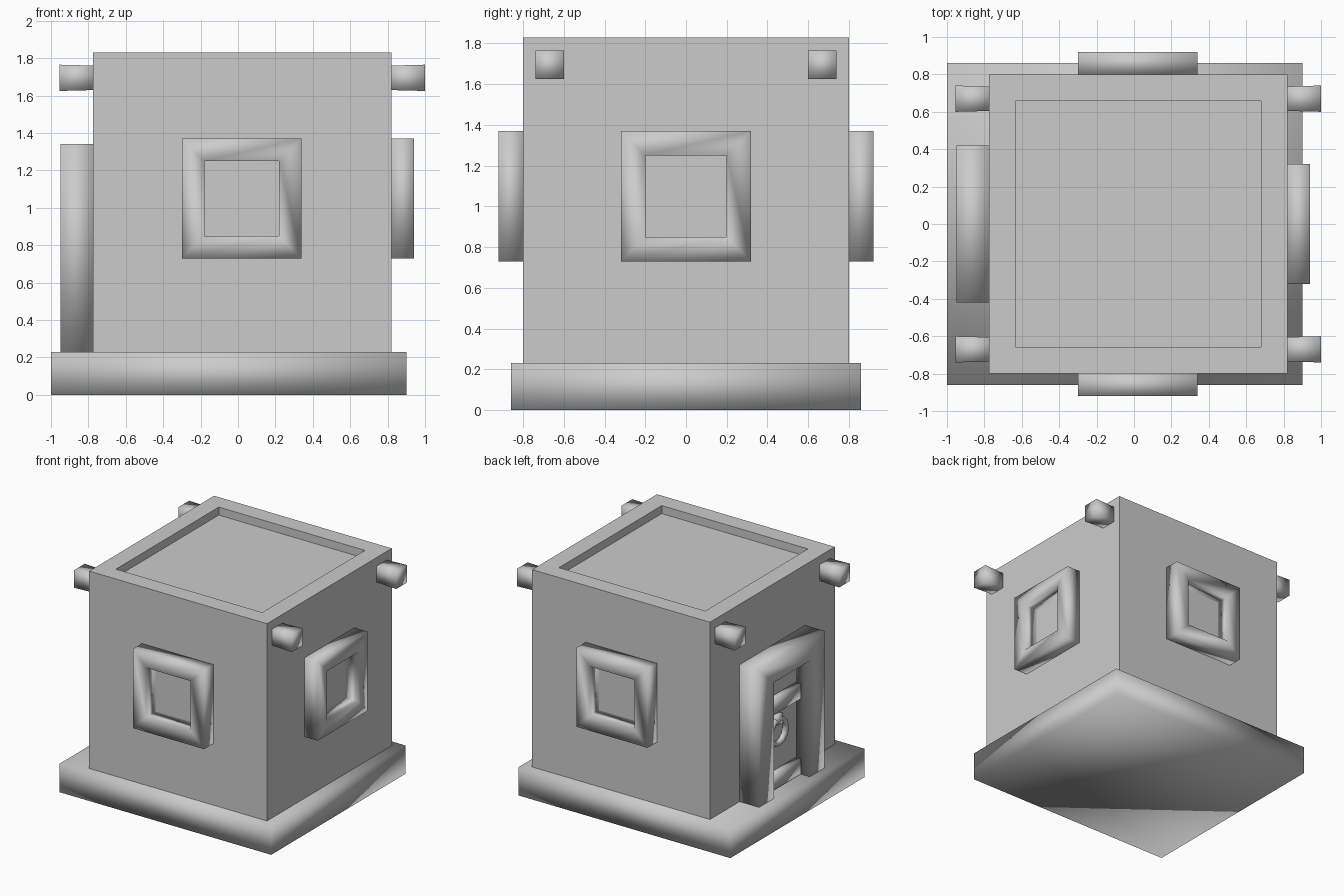
import bpy, bmesh
from math import pi
from mathutils import Matrix, Vector

if "Cube" in bpy.data.objects:
    bpy.data.objects.remove(bpy.data.objects["Cube"])


def finish(name, bm, smooth=False):
    bmesh.ops.recalc_face_normals(bm, faces=bm.faces)
    for f in bm.faces:
        f.smooth = smooth
    me = bpy.data.meshes.new(name)
    bm.to_mesh(me)
    bm.free()
    ob = bpy.data.objects.new(name, me)
    bpy.context.collection.objects.link(ob)
    return ob


def box_mesh(x0, x1, y0, y1, z0, z1):
    bm = bmesh.new()
    bmesh.ops.create_cube(bm, size=1)
    for v in bm.verts:
        v.co = Vector(((x0 + x1) / 2 + v.co.x * (x1 - x0),
                       (y0 + y1) / 2 + v.co.y * (y1 - y0),
                       (z0 + z1) / 2 + v.co.z * (z1 - z0)))
    return bm


def box(name, *dims, smooth=False):
    return finish(name, box_mesh(*dims), smooth)


def prism(name, loops, depth, matrix, closed, smooth=True):
    """Extrude the band between an outer and an inner (u, z) outline toward local -y."""
    bm = bmesh.new()
    outer, inner = [[bm.verts.new((u, 0, z)) for u, z in loop] for loop in loops]
    n = len(outer)
    for i in range(n if closed else n - 1):
        j = (i + 1) % n
        bm.faces.new((outer[i], outer[j], inner[j], inner[i]))
    ext = bmesh.ops.extrude_face_region(bm, geom=bm.faces[:])
    for v in ext["geom"]:
        if isinstance(v, bmesh.types.BMVert):
            v.co.y -= depth
    bm.transform(matrix)
    ob = finish(name, bm, smooth)
    # crisp opening edges, soft outer edges
    ob.data.update()
    return ob


# Plinth
box("plinth", -1, 0.9, -0.86, 0.86, 0, 0.23, smooth=True)

# Walls with sunken flat roof
bm = box_mesh(-0.775, 0.82, -0.8, 0.8, 0.23, 1.83)
bm.normal_update()
top = max(bm.faces, key=lambda f: f.calc_center_median().z)
bmesh.ops.inset_region(bm, faces=[top], thickness=0.2)
roof = bmesh.ops.extrude_face_region(bm, geom=[top])
bmesh.ops.translate(bm, vec=(0, 0, -0.065),
                    verts=[g for g in roof["geom"] if isinstance(g, bmesh.types.BMVert)])
if top.is_valid:
    bmesh.ops.delete(bm, geom=[top], context='FACES_ONLY')
finish("walls", bm)


# Window frames on the front, right and back
def square(r):
    return [(-r, 1.05 - r), (r, 1.05 - r), (r, 1.05 + r), (-r, 1.05 + r)]


for name, pos, ang in (("front", (0.02, -0.8, 0), 0),
                       ("right", (0.82, 0, 0), pi / 2),
                       ("back", (0.02, 0.8, 0), pi)):
    prism(name + "_window_frame", (square(0.32), square(0.2)), 0.12,
          Matrix.Translation(pos) @ Matrix.Rotation(ang, 4, 'Z'), True)

# Door surround on the left side
prism("door_frame",
      ([(-0.42, 0.23), (-0.42, 1.34), (0.42, 1.34), (0.42, 0.23)],
       [(-0.23, 0.23), (-0.23, 1.17), (0.23, 1.17), (0.23, 0.23)]), 0.175,
      Matrix.Translation((-0.775, 0, 0)) @ Matrix.Rotation(-pi / 2, 4, 'Z'), False)

# Door leaf, cross straps, ring handle
box("door", -0.83, -0.77, -0.23, 0.23, 0.23, 1.17)
for name, z in (("lower_strap", 0.24), ("upper_strap", 0.85)):
    box(name, -0.88, -0.82, -0.22, 0.22, z, z + 0.12, smooth=True)
box("handle_mount", -0.9, -0.82, 0.04, 0.12, 0.76, 0.84, smooth=True)
bpy.ops.mesh.primitive_torus_add(major_segments=12, minor_segments=6, major_radius=0.1,
                                 minor_radius=0.025, location=(-0.88, 0.08, 0.7),
                                 rotation=(0, pi / 2, 0))
bpy.context.object.name = "ring_handle"
bpy.ops.object.shade_smooth()

# Roof beam ends, flaring slightly outward
for side, x0, x1 in (("right", 0.8, 1.0), ("left", -0.955, -0.755)):
    for end, y in (("front", -0.67), ("back", 0.67)):
        bm = box_mesh(x0, x1, y - 0.065, y + 0.065, 1.63, 1.76)
        for v in bm.verts:
            if abs(v.co.x) > 0.9:
                v.co.y = y + (v.co.y - y) * 1.08
                v.co.z = 1.695 + (v.co.z - 1.695) * 1.08
        finish(f"{side}_{end}_beam", bm, True)
